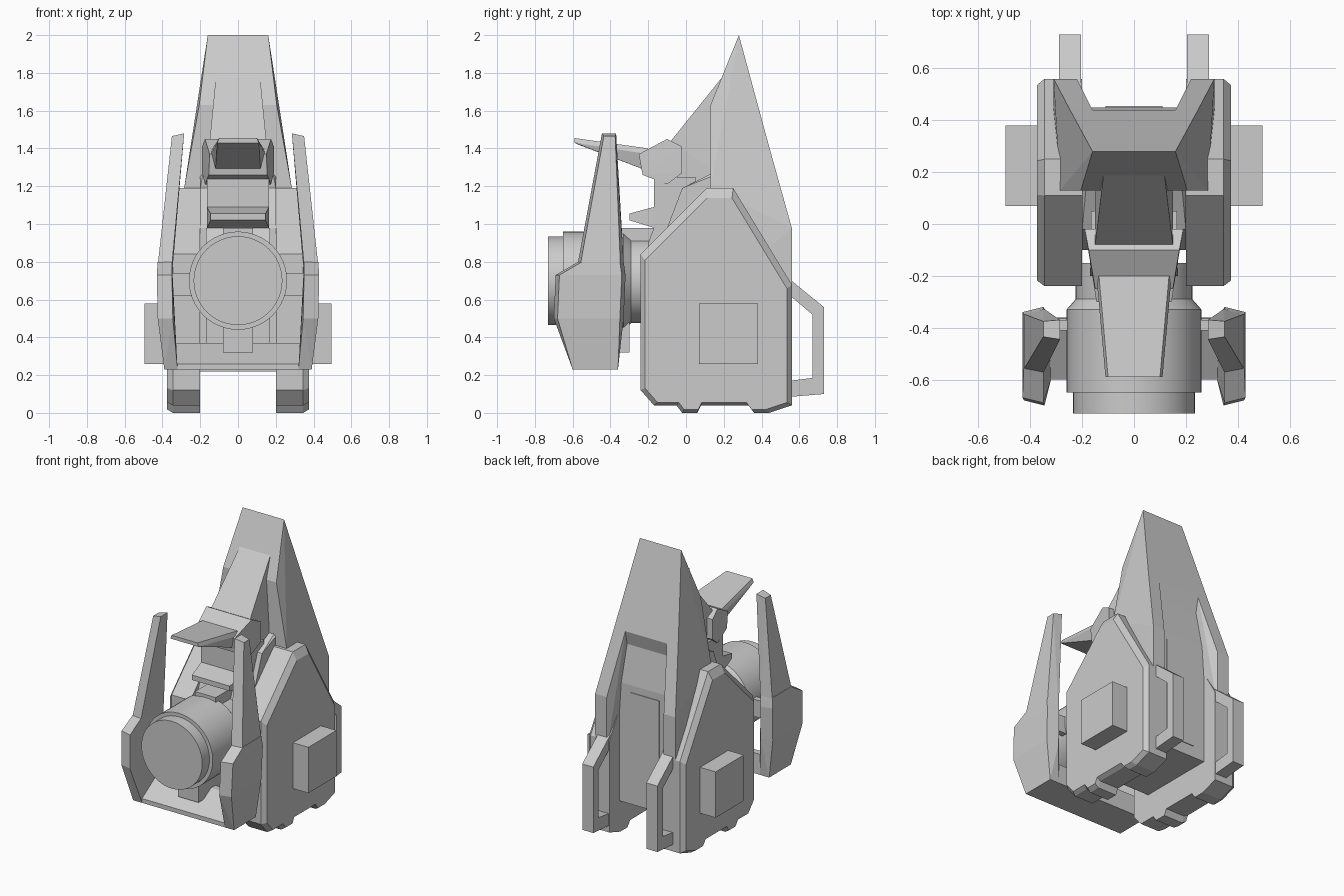
import bpy
import bmesh
import math

cube = bpy.data.objects.get("Cube")
if cube:
    bpy.data.objects.remove(cube, do_unlink=True)

GREY = (0.6, 0.6, 0.6, 1.0)
grey = bpy.data.materials.new("plain grey")
grey.use_nodes = True
grey.diffuse_color = GREY
grey.node_tree.nodes["Principled BSDF"].inputs["Base Color"].default_value = GREY


def finish(name, bm):
    bmesh.ops.recalc_face_normals(bm, faces=bm.faces[:])
    mesh = bpy.data.meshes.new(name)
    bm.to_mesh(mesh)
    bm.free()
    obj = bpy.data.objects.new(name, mesh)
    bpy.context.collection.objects.link(obj)
    mesh.materials.append(grey)
    return obj


def hull(name, points):
    """Convex part around a few corner points."""
    bm = bmesh.new()
    for p in points:
        bm.verts.new(p)
    bmesh.ops.convex_hull(bm, input=bm.verts[:])
    bmesh.ops.dissolve_limit(bm, angle_limit=math.radians(1),
                             verts=bm.verts[:], edges=bm.edges[:])
    return finish(name, bm)


def both(points):
    return [(s * x, y, z) for x, y, z in points for s in (-1, 1)]


def box(name, x0, x1, y0, y1, z0, z1):
    return hull(name, [(x, y, z) for x in (x0, x1) for y in (y0, y1) for z in (z0, z1)])


def prism(name, profile, layers):
    """Side profile (y, z) swept across x; layers are (x, scale)."""
    cy = sum(p[0] for p in profile) / len(profile)
    cz = sum(p[1] for p in profile) / len(profile)
    bm = bmesh.new()
    rings = [[bm.verts.new((x, cy + (y - cy) * k, cz + (z - cz) * k))
              for y, z in profile] for x, k in layers]
    n = len(profile)
    for a, b in zip(rings, rings[1:]):
        for i in range(n):
            j = (i + 1) % n
            bm.faces.new((a[i], a[j], b[j], b[i]))
    bm.faces.new(rings[0])
    bm.faces.new(rings[-1])
    return finish(name, bm)


def barrel(name, profile, z):
    """Lathe of (y, radius) around an axis along y."""
    bm = bmesh.new()
    n = 48
    rings = [[bm.verts.new((r * math.cos(math.tau * i / n), y,
                            z + r * math.sin(math.tau * i / n)))
              for i in range(n)] for y, r in profile]
    for a, b in zip(rings, rings[1:]):
        for i in range(n):
            j = (i + 1) % n
            bm.faces.new((a[i], a[j], b[j], b[i]))
    bm.faces.new(rings[0])
    bm.faces.new(rings[-1])
    obj = finish(name, bm)
    bpy.context.view_layer.objects.active = obj
    obj.select_set(True)
    bpy.ops.object.shade_smooth_by_angle(angle=math.radians(30))
    obj.select_set(False)


# Tall spire and the ridge down its front
hull("spire", both([(.16, .28, 2), (.205, .13, 1.63), (.285, .13, 1.19),
                    (.247, .44, 1.41), (.27, .38, 1.19)]))
hull("spire_ridge", both([(.115, .21, 1.8), (.15, -.08, 1.44), (.15, -.08, 1.2),
                          (.15, .25, 1.2), (.115, .25, 1.7)]))

# Central body with recessed back
hull("core_body", both([(.2, -.02, 1.19), (.2, -.1, .98), (.2, -.1, .22),
                        (.2, .45, .22), (.2, .45, 1.05), (.16, .4, 1.4), (.2, .13, 1.25)]))
box("back_plate", -.11, .11, .4, .455, .3, 1.0)
hull("lower_front", both([(.17, -.17, .98), (.17, -.2, .9), (.17, -.2, .36),
                          (.17, 0, .25), (.17, 0, .98)]))

# Neck with a projecting lip
box("neck", -.165, .165, -.17, .05, .97, 1.25)
hull("neck_lip", both([(.165, -.17, 1.09), (.145, -.3, 1.055), (.145, -.3, 1.02),
                       (.165, -.17, .98)]))

# Head and visor
hull("head", both([(.15, -.25, 1.37), (.175, -.1, 1.45), (.19, -.02, 1.41),
                   (.19, -.02, 1.27), (.175, -.1, 1.21), (.155, -.23, 1.26)]))
hull("visor", both([(.135, -.2, 1.4), (.145, -.2, 1.37), (.12, -.2, 1.28),
                    (.1, -.59, 1.455), (.11, -.59, 1.43), (.1, -.57, 1.42)]))

# Front drum and its mounts
barrel("front_drum", [(-.73, .235), (-.65, .235), (-.65, .26),
                      (-.33, .26), (-.29, .225), (-.15, .225)], .70)
box("drum_top_mount", -.08, .08, -.36, -.1, .85, .98)
box("drum_bottom_mount", -.08, .08, -.55, -.3, .32, .5)

# Low crossbar joining the two blades
prism("crossbar", [(-.6, .23), (-.6, .26), (-.41, .37), (-.365, .37), (-.36, .23)],
      [(-.335, 1), (.335, 1)])

POD = [(-.24, .12), (-.24, .84), (.11, 1.19), (.25, 1.19), (.56, .68), (.56, .04),
       (.44, 0), (.36, 0), (.33, .04), (.08, .04), (.06, 0), (-.02, 0),
       (-.05, .04), (-.17, .04)]
HANDLE = [(.54, .715), (.73, .56), (.73, .1), (.55, .085), (.55, .17),
          (.67, .185), (.67, .52), (.54, .63)]

for side, s in (("left", 1), ("right", -1)):
    def put(points):
        return [(s * x, y, z) for x, y, z in points]

    # Spire leg running down behind the pod
    hull(side + "_spire_leg", put([
        (.16, .44, 1.41), (.247, .44, 1.41), (.22, .56, .98), (.31, .56, .98),
        (.22, .56, .6), (.31, .56, .6), (.2, .13, 1.19), (.285, .13, 1.19),
        (.2, .13, .6), (.31, .13, .6)]))

    # Side pod with bevelled outer rim, and its box
    prism(side + "_pod", POD, [(s * .2, 1), (s * .345, 1), (s * .375, .94)])
    box(side + "_pod_box", s * .35, s * .495, .07, .38, .26, .58)

    # Rear handle
    prism(side + "_rear_handle", HANDLE, [(s * .205, 1), (s * .29, 1)])

    # Blade: broad lower guard and slim upper spike
    hull(side + "_blade_guard", put([
        (x, y + (inset if x > .36 else 0) * d, z)
        for z, y0, y1, xi, xo, inset in (
            (.23, -.6, -.36, .32, .39, 0), (.5, -.7, -.33, .345, .425, .02),
            (.73, -.69, -.32, .35, .43, .02), (.8, -.57, -.33, .35, .425, .02))
        for x in (xi, xo) for y, d in ((y0, 1), (y1, -1))]))
    hull(side + "_blade_spike", put([
        (.35, -.575, .78), (.425, -.56, .78), (.35, -.325, .72), (.43, -.345, .72),
        (.285, -.445, 1.48), (.35, -.435, 1.465), (.285, -.37, 1.48), (.35, -.375, 1.465)]))
    # Strut from drum to blade
    box(side + "_blade_strut", s * .2, s * .36, -.41, -.37, .62, .74)
